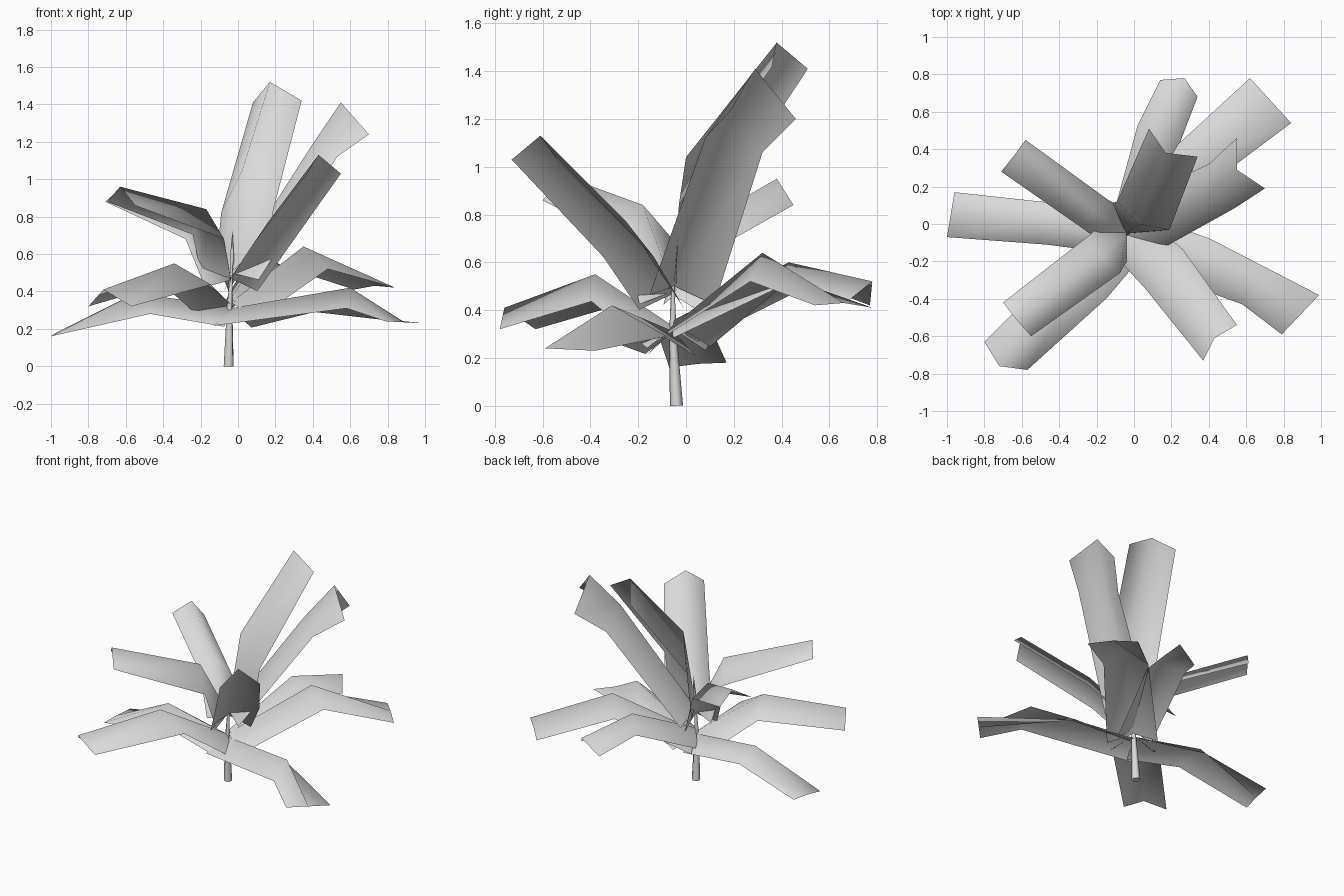
import bpy, bmesh
from mathutils import Vector as V

if "Cube" in bpy.data.objects:
    bpy.data.objects.remove(bpy.data.objects["Cube"])

mat = bpy.data.materials.new("light_grey")
mat.diffuse_color = (0.7, 0.7, 0.7, 1)
mat.use_nodes = True
mat.node_tree.nodes["Principled BSDF"].inputs["Base Color"].default_value = mat.diffuse_color


def add_object(name, bm):
    me = bpy.data.meshes.new(name)
    for f in bm.faces:
        f.smooth = True
    bm.to_mesh(me)
    bm.free()
    me.materials.append(mat)
    ob = bpy.data.objects.new(name, me)
    bpy.context.collection.objects.link(ob)
    return ob


def leaf(name, base_z, mid, tip_a, tip_c, tip_b, bend=None):
    """Folded strip: base row, bend row and tip row, each with a raised rib.
    bend optionally gives the two outer corners of the bend row."""
    base, mid = V((-0.04, -0.05, base_z)), V(mid)
    a, c, b = V(tip_a), V(tip_c), V(tip_b)
    w = (b - a).normalized()
    half = (b - a).length * 0.53
    d0 = (mid - base).normalized()
    d1 = ((a + b + c) / 3 - mid).normalized()

    def row(rib, d, width, drop, back):
        n = w.cross(d).normalized()
        if n.z < 0:
            n = -n
        centre = rib - n * drop - d * back
        return [centre - w * width, rib, centre + w * width]

    middle = row(mid, (d0 + d1).normalized(), half * 1.05, 0.11, 0.10)
    if bend:
        middle = [V(bend[0]), mid, V(bend[1])]
    rows = [row(base, d0, half * 0.95, 0.10, 0.0), middle, [a, c, b]]
    bm = bmesh.new()
    vs = [[bm.verts.new(p) for p in r] for r in rows]
    for i in range(2):
        for j in range(2):
            bm.faces.new((vs[i][j], vs[i][j + 1], vs[i + 1][j + 1], vs[i + 1][j]))
    bm.normal_update()
    if sum(f.normal.z for f in bm.faces) < 0:
        bmesh.ops.reverse_faces(bm, faces=bm.faces[:])
    add_object(name, bm)


# Low drooping leaves
leaf("low_leaf_right", 0.31, (0.60, -0.31, 0.42),
     (0.99, -0.38, 0.23), (0.89, -0.485, 0.235), (0.79, -0.59, 0.24),
     bend=((0.41, -0.08, 0.29), (0.58, -0.43, 0.31)))
leaf("low_leaf_left", 0.32, (-0.55, 0.01, 0.39),
     (-0.96, 0.17, 0.18), (-0.98, 0.05, 0.175), (-1.0, -0.07, 0.16),
     bend=((-0.50, 0.12, 0.29), (-0.47, -0.11, 0.28)))
leaf("low_leaf_back_right", 0.34, (0.35, 0.32, 0.64),
     (0.62, 0.78, 0.41), (0.73, 0.66, 0.43), (0.84, 0.54, 0.42),
     bend=((0.25, 0.44, 0.53), (0.48, 0.27, 0.52)))
leaf("low_leaf_front_left", 0.33, (-0.34, -0.38, 0.55),
     (-0.80, -0.63, 0.32), (-0.72, -0.76, 0.41), (-0.57, -0.78, 0.32))
leaf("low_leaf_back", 0.36, (0.12, 0.43, 0.60),
     (0.14, 0.77, 0.42), (0.27, 0.78, 0.52), (0.34, 0.68, 0.44),
     bend=((0.02, 0.53, 0.51), (0.24, 0.42, 0.51)))

# Upper rising leaves
leaf("upper_leaf_front_right", 0.47, (0.16, -0.25, 0.77),
     (0.55, -0.54, 1.03), (0.43, -0.61, 1.13), (0.37, -0.73, 1.03))
leaf("upper_leaf_front_left", 0.48, (-0.17, -0.18, 0.84),
     (-0.70, -0.42, 0.88), (-0.63, -0.51, 0.96), (-0.55, -0.60, 0.86))
leaf("upper_leaf_back_left", 0.46, (-0.22, 0.07, 0.77),
     (-0.71, 0.28, 0.88), (-0.63, 0.38, 0.95), (-0.58, 0.45, 0.84),
     bend=((-0.28, -0.02, 0.68), (-0.14, 0.13, 0.66)))
leaf("tall_leaf_back", 0.52, (0.02, 0.0, 1.04),
     (0.08, 0.51, 1.41), (0.17, 0.38, 1.52), (0.34, 0.36, 1.42),
     bend=((-0.09, 0.12, 0.82), (0.19, -0.03, 0.84)))
leaf("tall_leaf_right", 0.50, (0.40, 0.16, 1.19),
     (0.70, 0.19, 1.24), (0.55, 0.29, 1.41), (0.55, 0.46, 1.20),
     bend=((0.53, 0.08, 1.12), (0.40, 0.32, 1.06)))


# Stem: tapered stalk with a slender bud on top
def tapered_tube(name, stations):
    cu = bpy.data.curves.new(name, 'CURVE')
    cu.dimensions = '3D'
    cu.bevel_depth = 1.0
    cu.bevel_resolution = 1
    cu.use_fill_caps = True
    sp = cu.splines.new('POLY')
    sp.points.add(len(stations) - 1)
    for p, (x, y, z, r) in zip(sp.points, stations):
        p.co = (x, y, z, 1)
        p.radius = r
    sp.use_smooth = True
    cu.materials.append(mat)
    ob = bpy.data.objects.new(name, cu)
    bpy.context.collection.objects.link(ob)


tapered_tube("stem", [(-0.05, -0.04, 0.0, 0.028), (-0.045, -0.055, 0.3, 0.016),
                      (-0.035, -0.055, 0.52, 0.006)])
tapered_tube("bud", [(-0.035, -0.055, 0.52, 0.006), (-0.032, -0.05, 0.57, 0.013),
                     (-0.03, -0.042, 0.72, 0.001)])
